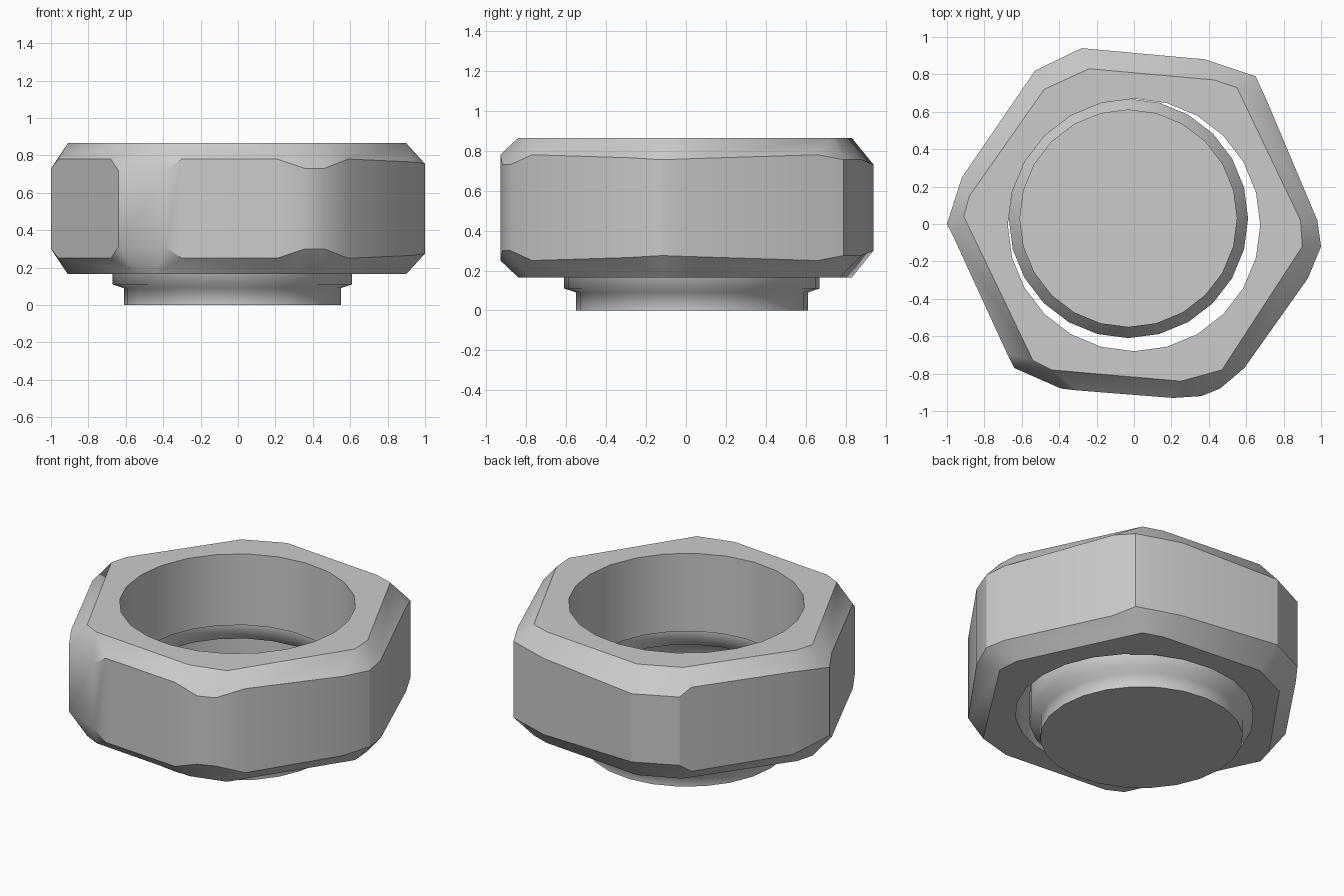
import bpy, bmesh
from math import cos, sin, tau, radians

if "Cube" in bpy.data.objects:
    bpy.data.objects.remove(bpy.data.objects["Cube"])

SEG = 24
MID, HALF = 0.515, 0.35      # nut mid height and half thickness


def finish(bm, name, angle=28):
    bmesh.ops.recalc_face_normals(bm, faces=bm.faces[:])
    me = bpy.data.meshes.new(name)
    bm.to_mesh(me)
    bm.free()
    ob = bpy.data.objects.new(name, me)
    bpy.context.collection.objects.link(ob)
    bpy.ops.object.select_all(action='DESELECT')
    ob.select_set(True)
    bpy.context.view_layer.objects.active = ob
    bpy.ops.object.shade_smooth_by_angle(angle=radians(angle))
    return ob


def circle(bm, cx, cy, r, z):
    return [bm.verts.new((cx + r * cos(tau * i / SEG), cy + r * sin(tau * i / SEG), z))
            for i in range(SEG)]


def skin(bm, a, b):
    n = len(a)
    for i in range(n):
        j = (i + 1) % n
        quad = []
        for v in (a[i], a[j], b[j], b[i]):
            if v not in quad:
                quad.append(v)
        if len(quad) > 2:
            bm.faces.new(quad)


# Irregular hexagonal outline of the flat end faces
RIM = [(-.91, .04), (-.54, -.73), (-.44, -.78), (.25, -.84), (.47, -.78), (.90, -.12),
       (.89, .02), (.55, .73), (.43, .77), (-.24, .83), (-.48, .72), (-.88, .15)]
# Side walls: x, y, half height of wall, matching rim corner
WALL = [(-1, 0, .215, 0), (-.96, -.08, .265, 0), (-.68, -.69, .265, 1), (-.64, -.77, .205, 1),
        (-.39, -.88, .205, 2), (-.30, -.89, .265, 2), (.21, -.93, .265, 3), (.36, -.92, .215, 3),
        (.46, -.88, .215, 4), (.59, -.77, .265, 4), (.93, -.29, .25, 5), (1, -.12, .24, 5),
        (.98, .02, .245, 6), (.71, .66, .265, 7), (.65, .79, .24, 7), (.38, .88, .24, 8),
        (-.28, .94, .215, 9), (-.53, .82, .215, 10), (-.57, .76, .265, 10), (-.92, .25, .26, 11)]

# Nut: walls, bevelled edges, end faces and bore
bm = bmesh.new()
walls, bores = [], []
for s in (-1, 1):
    wall = [bm.verts.new((x, y, MID + s * d)) for x, y, d, _ in WALL]
    rim = [bm.verts.new((x, y, MID + s * HALF)) for x, y in RIM]
    bore = circle(bm, 0, -.005, .675, MID + s * HALF)
    skin(bm, wall, [rim[w[3]] for w in WALL])
    edges = []
    for loop in (rim, bore):
        for i, v in enumerate(loop):
            w = loop[(i + 1) % len(loop)]
            edges.append(bm.edges.get((v, w)) or bm.edges.new((v, w)))
    bmesh.ops.triangle_fill(bm, edges=edges, use_beauty=True, normal=(0, 0, s))
    walls.append(wall)
    bores.append(bore)
skin(bm, *walls)
skin(bm, *bores)
finish(bm, "hex_nut")

# Thin cup sitting off-centre in the bore, open at the top
bm = bmesh.new()
PROFILE = [(.58, 0), (.58, .09), (.64, .11), (.64, .335), (.58, .355), (.58, .443)]
rings = [circle(bm, -.03, .03, r, z) for r, z in PROFILE]
bm.faces.new(rings[0][::-1])
for a, b in zip(rings, rings[1:]):
    skin(bm, a, b)
finish(bm, "inner_cup", 75)
